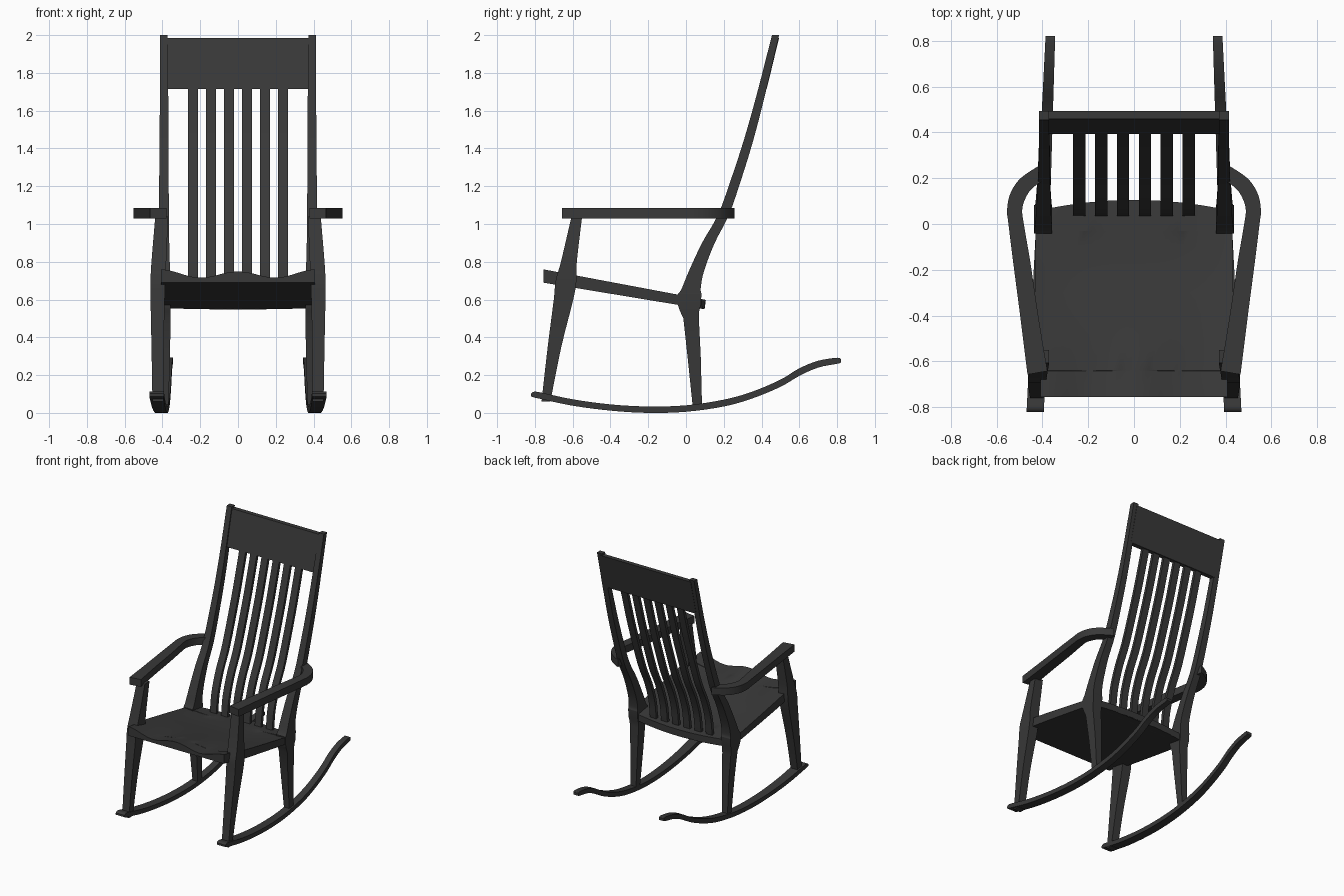
import bpy, bmesh, math

mat = bpy.data.materials.new("dark_wood")
mat.diffuse_color = (0.04, 0.04, 0.04, 1)


def smooth(pts, n=4):
    """Catmull-Rom resampling of tuples of any length."""
    out = []
    for i in range(len(pts) - 1):
        a, b, c, d = pts[max(i - 1, 0)], pts[i], pts[i + 1], pts[min(i + 2, len(pts) - 1)]
        for k in range(n):
            t = k / n
            out.append(tuple(0.5 * (2*q + (r - p)*t + (2*p - 5*q + 4*r - s)*t*t
                                    + (3*q - p - 3*r + s)*t**3)
                             for p, q, r, s in zip(a, b, c, d)))
    return out + [pts[-1]]


def loft(name, rings, mirror=False):
    """Skin a list of equal-length closed rings and cap both ends."""
    bm = bmesh.new()
    vs = [[bm.verts.new(p) for p in r] for r in rings]
    n = len(rings[0])
    for a, b in zip(vs, vs[1:]):
        for i in range(n):
            j = (i + 1) % n
            bm.faces.new((a[i], a[j], b[j], b[i]))
    bm.faces.new(vs[0][::-1])
    bm.faces.new(vs[-1])
    bmesh.ops.recalc_face_normals(bm, faces=bm.faces)
    me = bpy.data.meshes.new(name)
    bm.to_mesh(me)
    bm.free()
    me.materials.append(mat)
    ob = bpy.data.objects.new(name, me)
    bpy.context.collection.objects.link(ob)
    if mirror:
        ob.modifiers.new("mirror", 'MIRROR').use_mirror_merge = False
    bpy.context.view_layer.objects.active = ob
    for o in bpy.context.selected_objects:
        o.select_set(False)
    ob.select_set(True)
    bpy.ops.object.shade_smooth_by_angle(angle=math.radians(25))
    return ob


def upright(name, stations, mirror=True):
    """Stations are (z, y front, y back, x inner, x outer)."""
    loft(name, [[(c, a, z), (d, a, z), (d, b, z), (c, b, z)]
                for z, a, b, c, d in stations], mirror)


# rockers: (y, z bottom, z top), splayed wider at the front
rings = []
for y, a, b in smooth([(-.82, .088, .102), (-.805, .082, .112), (-.77, .074, .108),
                       (-.6, .038, .072), (-.4, .012, .045), (-.2, 0, .034),
                       (0, .006, .040), (.2, .034, .070), (.35, .076, .112),
                       (.5, .138, .176), (.6, .196, .236), (.7, .24, .276),
                       (.8, .26, .292), (.82, .266, .285)]):
    t = (y + .82) / 1.64
    x, w = .431 - .066 * t, .038 - .017 * t
    rings.append([(x - w, y, a), (x + w, y, a), (x + w, y, b), (x - w, y, b)])
loft("rocker", rings, True)

# front legs
upright("front_leg", smooth([(.06, -.765, -.718, .395, .453), (.35, -.732, -.66, .393, .458),
                             (.6, -.70, -.597, .388, .463), (.7, -.69, -.58, .385, .463),
                             (.8, -.662, -.578, .38, .458), (1.04, -.606, -.55, .37, .438)]))

# rear legs with the joint block, then the curved back posts above
upright("back_leg", [(.03, .036, .085, .368, .412), (.3, .008, .078, .36, .42),
                     (.5, -.014, .068, .357, .43), (.54, -.032, .07, .357, .434),
                     (.57, -.042, .078, .357, .436), (.63, -.042, .082, .357, .436)])
upright("back_post", smooth([(.63, -.042, .082, .357, .436), (.66, -.022, .078, .358, .434),
                             (.75, .015, .095, .36, .43), (.9, .085, .152, .364, .425),
                             (1.05, .17, .228, .366, .42), (1.25, .243, .297, .367, .417),
                             (1.45, .308, .358, .368, .415), (1.65, .365, .41, .369, .414),
                             (1.83, .412, .453, .371, .414), (2.0, .455, .493, .372, .414)]))

# back slats following the post curve
curve = smooth([(.56, .04), (.62, .05), (.75, .068), (.9, .118), (1.05, .19),
                (1.25, .262), (1.45, .328), (1.6, .372), (1.74, .412)])
for i in range(6):
    x = (i - 2.5) * .0955
    upright(f"back_slat_{i + 1}", [(z, y - .012, y + .012, x - .027, x + .027)
                                   for z, y in curve], False)

# crest rail
upright("crest_rail", [(z, y - .017, y + .017, -.385, .385) for z, y in
                       [(1.715, .41), (1.8, .431), (1.9, .455), (1.985, .476)]], False)

# armrests: (outer x, outer y, inner x, inner y)
loft("armrest", [[(a, b, 1.03), (c, d, 1.03), (c, d, 1.086), (a, b, 1.086)]
                 for a, b, c, d in smooth([(.465, -.657, .378, -.642), (.497, -.4, .418, -.4),
                                           (.527, -.17, .452, -.17), (.548, 0, .481, 0),
                                           (.554, .06, .488, .06), (.541, .13, .477, .105),
                                           (.50, .195, .45, .15), (.43, .245, .405, .185),
                                           (.40, .258, .385, .195)])], True)


# sculpted seat, notched around front legs and back posts
def seat_ring(y, half, bulge):
    N = 28
    top, bottom = [], []
    f = min(1, (y + .755) / .3)
    back = max(0, min(1, (.1 - y) / .3))
    for i in range(N + 1):
        u = 2 * i / N - 1
        yy = y - bulge * u * u
        wave = .038 * (1 - math.cos(2 * math.pi * abs(u))) / 2 + .012 * (1 - abs(u))
        dish = .024 * (1 - u ** 4) * back
        z = .618 - .188 * (yy + .0) - (wave * (1 - f) + dish * f)
        top.append((u * half, yy, z))
        bottom.append((u * half, yy, .565 - .165 * yy))
    return top + bottom[::-1]


loft("seat", [seat_ring(*s) for s in
              [(-.755, .408, 0), (-.7, .408, 0), (-.641, .41, 0), (-.64, .43, 0),
               (-.55, .432, 0), (-.45, .433, 0), (-.3, .433, 0), (-.2, .432, 0),
               (-.1, .431, 0), (-.031, .43, 0), (-.03, .375, 0), (.03, .37, .012),
               (.105, .362, .035)]])
